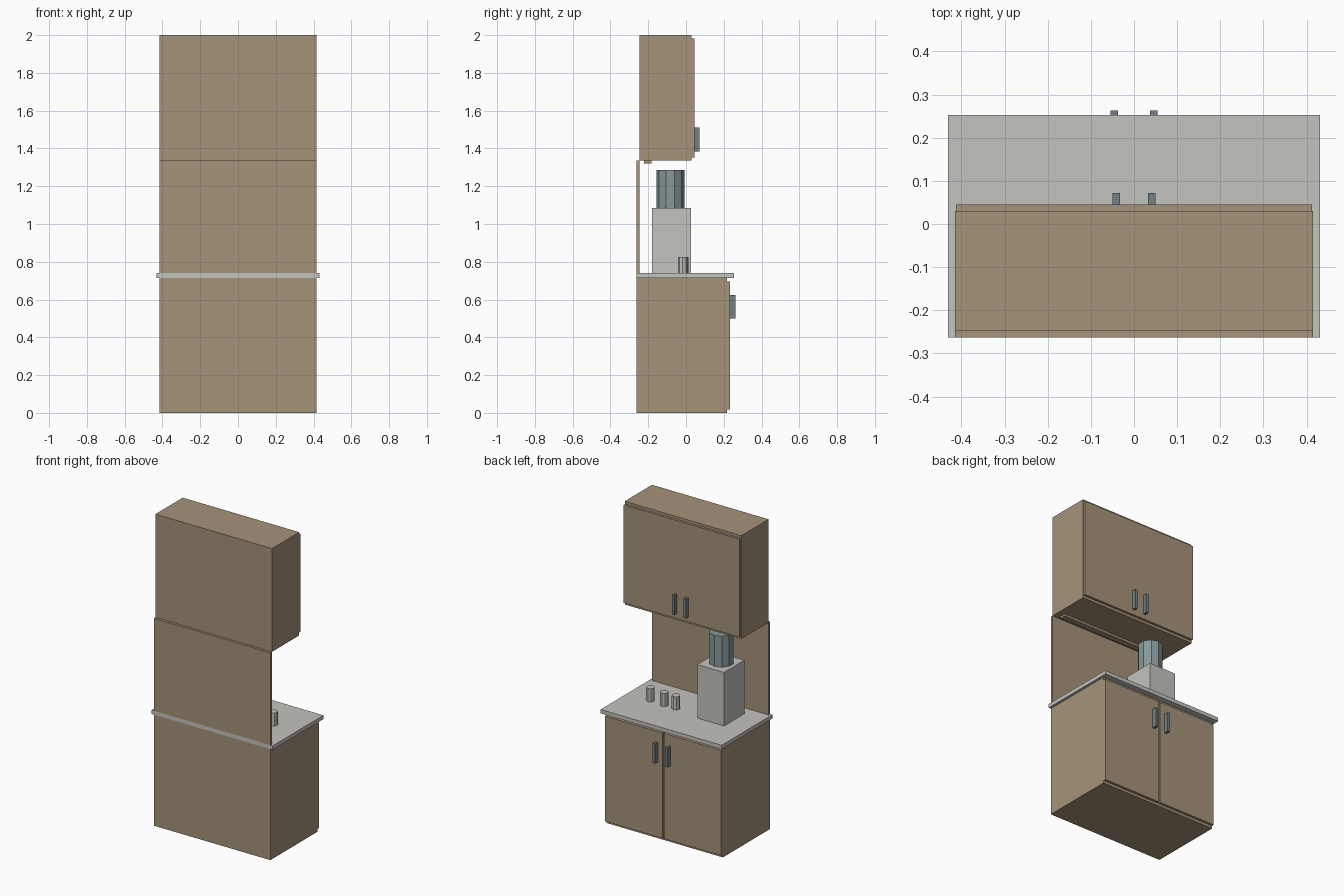
import bpy, bmesh

if "Cube" in bpy.data.objects:
    bpy.data.objects.remove(bpy.data.objects["Cube"])


def material(name, rgb):
    m = bpy.data.materials.new(name)
    m.diffuse_color = (*rgb, 1.0)
    m.use_nodes = True
    m.node_tree.nodes["Principled BSDF"].inputs["Base Color"].default_value = m.diffuse_color
    return m


WOOD = material("tan wood", (0.381, 0.292, 0.195))
GREY = material("light grey", (0.552, 0.546, 0.521))
TEAL = material("grey teal", (0.238, 0.314, 0.323))
METAL = material("dark handle grey", (0.17, 0.216, 0.227))


def finish(name, bm, mat):
    mesh = bpy.data.meshes.new(name)
    bm.to_mesh(mesh)
    bm.free()
    mesh.materials.append(mat)
    obj = bpy.data.objects.new(name, mesh)
    bpy.context.collection.objects.link(obj)
    return obj


def box(name, x, y, z, mat):
    """Box from (min, max) ranges on each axis."""
    bm = bmesh.new()
    bmesh.ops.create_cube(bm, size=1)
    for v in bm.verts:
        for i, (lo, hi) in enumerate((x, y, z)):
            v.co[i] = lo if v.co[i] < 0 else hi
    return finish(name, bm, mat)


def prism(name, x, y, z0, z1, radius, sides, mat):
    """Upright faceted cylinder."""
    bm = bmesh.new()
    bmesh.ops.create_cone(bm, cap_ends=True, segments=sides,
                          radius1=radius, radius2=radius, depth=z1 - z0)
    bmesh.ops.translate(bm, verts=bm.verts, vec=(x, y, (z0 + z1) / 2))
    return finish(name, bm, mat)


W = 0.415

# Lower cabinet, countertop and back panel
box("lower_cabinet", (-W, W), (-0.263, 0.217), (0, 0.715), WOOD)
box("countertop", (-0.431, 0.431), (-0.263, 0.253), (0.715, 0.74), GREY)
box("back_panel", (-W, W), (-0.263, -0.247), (0.74, 1.335), WOOD)

# Upper cabinet with one wide door and a strip underneath
box("upper_cabinet", (-W, W), (-0.247, 0.03), (1.335, 2.0), WOOD)
box("upper_door", (-0.412, 0.412), (0.03, 0.045), (1.352, 1.983), WOOD)
box("under_strip", (-0.375, 0.375), (-0.222, -0.183), (1.32, 1.335), WOOD)

# Lower doors and all handles, mirrored left and right
for side, s in (("left", -1), ("right", 1)):
    def span(a, b):
        return tuple(sorted((s * a, s * b)))
    box(f"lower_door_{side}", span(0.005, 0.414), (0.217, 0.233), (0.017, 0.695), WOOD)
    box(f"lower_handle_{side}", span(0.037, 0.054), (0.233, 0.263), (0.5, 0.625), METAL)
    box(f"upper_handle_{side}", span(0.033, 0.05), (0.045, 0.072), (1.385, 1.51), METAL)

# Countertop appliance with its faceted container
box("appliance_body", (-0.29, -0.10), (-0.18, 0.027), (0.74, 1.085), GREY)
prism("appliance_container", -0.195, -0.083, 1.085, 1.285, 0.074, 10, TEAL)

# Row of cups
for i, (x, y) in enumerate(((0.08, -0.012), (0.163, -0.012), (0.266, -0.018))):
    prism(f"cup_{i + 1}", x, y, 0.74, 0.825, 0.025, 8, GREY)
